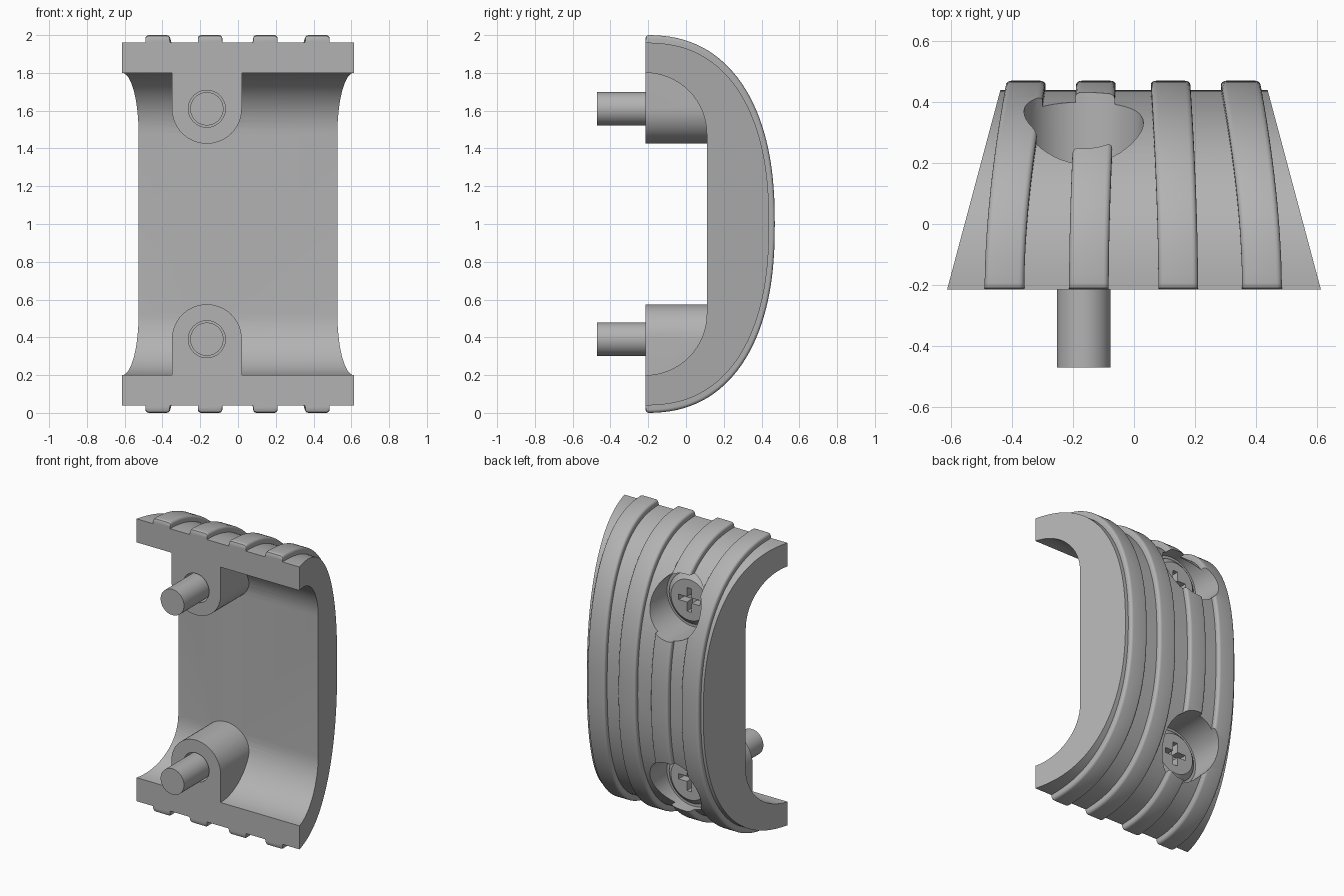
import bpy, bmesh, math

old = bpy.data.objects.get("Cube")
if old:
    bpy.data.objects.remove(old)

FRONT, MID = -0.215, 1.0         # open front plane, centre height
HALF_Y, HALF_Z = 0.655, 0.96     # outer half-oval
SQUARENESS = 2.35                # 2 would be a plain ellipse
SCREW_X = -0.165
SCREW_Z = (0.39, 1.61)

grey = bpy.data.materials.new("grey plastic")
grey.use_nodes = True
grey.diffuse_color = (0.45, 0.45, 0.45, 1)
grey.node_tree.nodes["Principled BSDF"].inputs["Base Color"].default_value = grey.diffuse_color


def loft(name, rings):
    """Solid skinned through equal-length closed rings, capped at both ends."""
    bm = bmesh.new()
    loops = [[bm.verts.new(p) for p in ring] for ring in rings]
    for a, b in zip(loops, loops[1:]):
        for i in range(len(a)):
            j = (i + 1) % len(a)
            bm.faces.new((a[i], a[j], b[j], b[i]))
    bm.faces.new(loops[0][::-1])
    bm.faces.new(loops[-1])
    bmesh.ops.recalc_face_normals(bm, faces=bm.faces)
    mesh = bpy.data.meshes.new(name)
    bm.to_mesh(mesh)
    bm.free()
    mesh.materials.append(grey)
    obj = bpy.data.objects.new(name, mesh)
    bpy.context.collection.objects.link(obj)
    return obj


def lathe(name, profile, z, sides=48):
    """Round solid about the screw axis from (radius, y) pairs."""
    turns = [2 * math.pi * i / sides for i in range(sides)]
    return loft(name, [[(SCREW_X + r * math.cos(a), y, z + r * math.sin(a)) for a in turns]
                       for r, y in profile])


def combine(obj, tools, operation):
    """Apply booleans to the object's mesh."""
    for tool in tools:
        mod = obj.modifiers.new("cut", "BOOLEAN")
        mod.operation, mod.solver, mod.object = operation, "EXACT", tool
    deps = bpy.context.evaluated_depsgraph_get()
    mesh = bpy.data.meshes.new_from_object(obj.evaluated_get(deps))
    obj.modifiers.clear()
    obj.data = mesh


def discard(objs):
    for o in objs:
        bpy.data.objects.remove(o)


def smooth(obj):
    bpy.ops.object.select_all(action="DESELECT")
    obj.select_set(True)
    bpy.context.view_layer.objects.active = obj
    bpy.ops.object.shade_smooth_by_angle(angle=math.radians(30))


# Unit half-oval from bottom to top, with extra stations close to the ends
angles = [180 * i / 64 - 90 for i in range(65)]
angles = sorted(angles + [s * a for s in (1, -1) for a in (89, 89.4, 89.8)])
OVAL = []
for a in map(math.radians, angles):
    c, s = max(math.cos(a), 0), math.sin(a)
    OVAL.append((c ** (2 / SQUARENESS), math.copysign(abs(s) ** (2 / SQUARENESS), s)))

# Curved shell: oval outside, rounded channel inside, tapered ends
profile = [(FRONT + HALF_Y * u, MID + HALF_Z * v) for u, v in OVAL]
FILLET = 0.325
for side in (1, -1):
    arc = [math.pi / 2 * i / 16 for i in range(17)]
    corner = [(FRONT + FILLET * math.sin(a), MID + side * (0.475 + FILLET * math.cos(a))) for a in arc]
    profile += corner if side == 1 else corner[::-1]


def end(sign):
    return [(sign * (0.613 - 0.267 * (y - FRONT)), y, z) for y, z in profile]


shell = loft("shell", [end(-1), end(1)])

# Round-ended bosses under each screw
bosses = []
for z, way in zip(SCREW_Z, (1, -1)):
    R = 0.185
    arch = [(SCREW_X + R * math.cos(math.pi * i / 24), z + way * R * math.sin(math.pi * i / 24))
            for i in range(25)]
    arch += [(SCREW_X - R, z - way * 0.2), (SCREW_X + R, z - way * 0.2)]
    bosses.append(loft("boss", [[(x, y, h) for x, h in arch] for y in (FRONT, 0.13)]))
combine(shell, bosses, "UNION")
discard(bosses)

# Counterbored screw holes
BORE = [(0.098, -0.5), (0.098, 0.16), (0.196, 0.16), (0.196, 0.7)]
bores = [lathe("bore_cutter", BORE, z) for z in SCREW_Z]
combine(shell, bores, "DIFFERENCE")
smooth(shell)


# Raised grip ribs that lean inwards towards the back, with rounded edges and ends
def rib(name, x_front, x_back):
    half, r = 0.065, 0.018
    section = [(-half, -0.03)]
    for k in range(5):
        a = math.pi / 2 * k / 4
        section.append((-half + r - r * math.cos(a), 0.04 - r + r * math.sin(a)))
    section += [(-x, h) for x, h in section[::-1]]
    rings = []
    for u, v in OVAL:
        x = x_front + (x_back - x_front) * u ** 1.8
        drop = r - math.sqrt(r * r - max(r - HALF_Y * u, 0) ** 2)
        ring = []
        for dx, h in section:
            lift = h - drop if h > 0 else h
            ring.append((x + dx, FRONT + (HALF_Y + 0.75 * lift) * u, MID + (HALF_Z + lift) * v))
        rings.append(ring)
    return loft(name, rings)


RIBS = {"right_outer_rib": (-0.425, -0.355), "right_inner_rib": (-0.148, -0.125),
        "left_inner_rib": (0.145, 0.12), "left_outer_rib": (0.42, 0.35)}
for name, (x_front, x_back) in RIBS.items():
    obj = rib(name, x_front, x_back)
    if x_front < 0:
        combine(obj, bores, "DIFFERENCE")
    smooth(obj)
discard(bores)

# Screws with a chamfered head and a cross recess
SCREW = [(0.088, -0.47), (0.088, 0.158), (0.174, 0.158), (0.174, 0.168), (0.138, 0.2)]
for name, z in zip(("lower_screw", "upper_screw"), SCREW_Z):
    screw = lathe(name, SCREW, z)
    slots = []
    for w, h in ((0.08, 0.018), (0.018, 0.08)):
        square = ((-w, -h), (w, -h), (w, h), (-w, h))
        slots.append(loft("slot_cutter", [[(SCREW_X + a, y, z + b) for a, b in square]
                                          for y in (0.14, 0.25)]))
    combine(screw, slots, "DIFFERENCE")
    discard(slots)
    smooth(screw)
